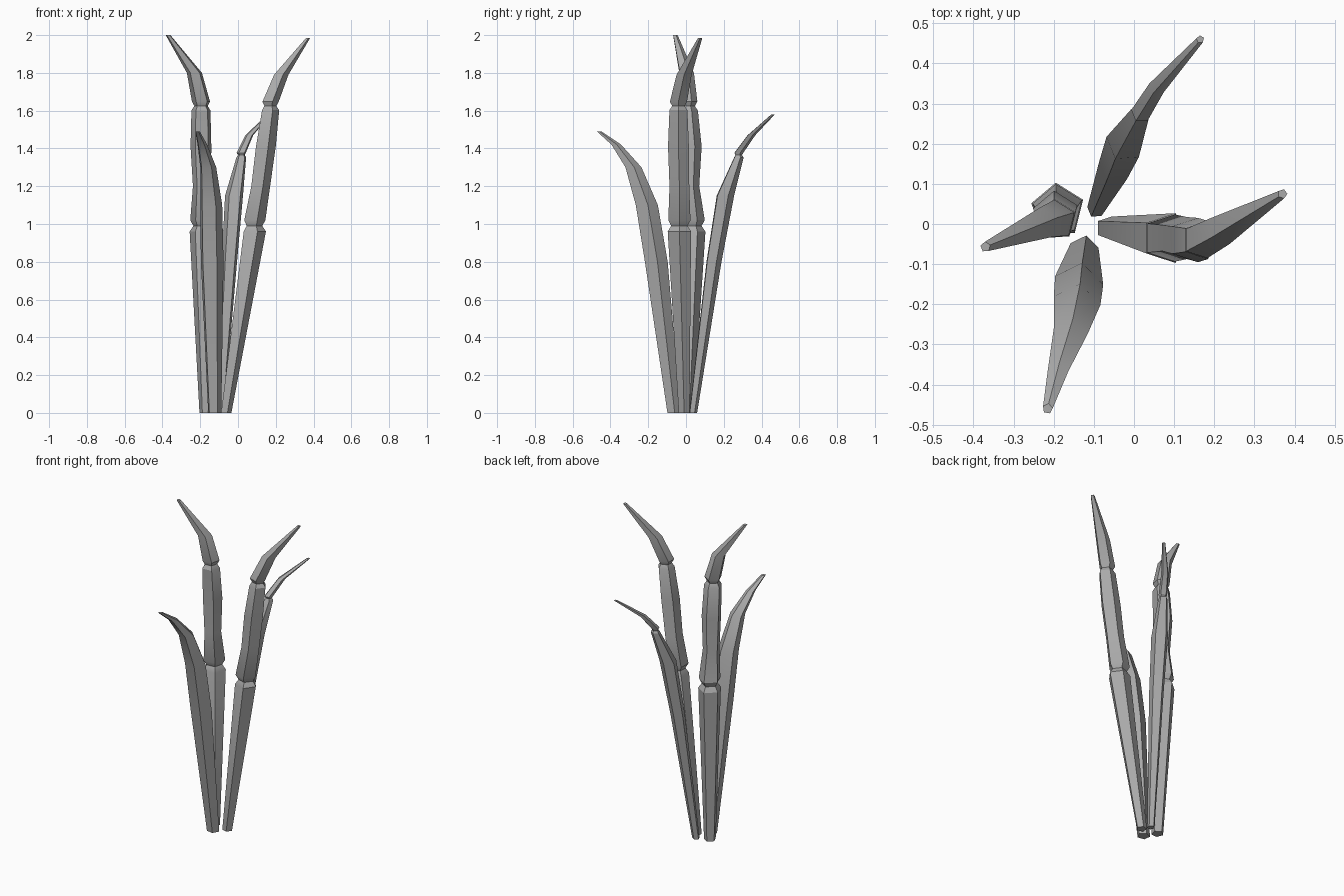
import bpy
import bmesh
import math

default_cube = bpy.data.objects.get("Cube")
if default_cube:
    bpy.data.objects.remove(default_cube, do_unlink=True)

SIDES = 5

# Single stalk colour
stalk_grey = bpy.data.materials.new("stalk grey")
stalk_grey.use_nodes = True
grey = (0.4, 0.4, 0.4, 1.0)
stalk_grey.diffuse_color = grey
stalk_grey.node_tree.nodes["Principled BSDF"].inputs["Base Color"].default_value = grey


def section(x, y, z, radius):
    """One plain cross-section of a stalk."""
    return [(x, y, z, radius)]


def joint(x, y, z, radius):
    """A pinched joint: full section, narrow neck, full section."""
    gap = radius * 0.45
    return [(x, y, z - gap, radius),
            (x, y, z, radius * 0.7),
            (x, y, z + gap, radius * 0.95)]


def build_stalk(name, turn, *parts):
    """Loft five-sided rings through the sections and cap both ends."""
    bm = bmesh.new()
    previous = None
    first = None
    for x, y, z, radius in (ring for part in parts for ring in part):
        ring = []
        for side in range(SIDES):
            angle = math.radians(turn) + math.tau * side / SIDES
            ring.append(bm.verts.new((x + radius * math.cos(angle),
                                      y + radius * math.sin(angle), z)))
        if previous:
            for side in range(SIDES):
                following = (side + 1) % SIDES
                bm.faces.new((previous[side], previous[following],
                              ring[following], ring[side]))
        else:
            first = ring
        previous = ring
    bm.faces.new(list(reversed(first)))
    bm.faces.new(previous)
    bmesh.ops.recalc_face_normals(bm, faces=bm.faces)

    mesh = bpy.data.meshes.new(name)
    bm.to_mesh(mesh)
    bm.free()
    mesh.materials.append(stalk_grey)
    stalk = bpy.data.objects.new(name, mesh)
    bpy.context.collection.objects.link(stalk)

    bpy.ops.object.select_all(action="DESELECT")
    stalk.select_set(True)
    bpy.context.view_layer.objects.active = stalk
    bpy.ops.object.shade_smooth_by_angle(angle=math.radians(30))
    return stalk


# Tall jointed stalk leaning to the left side
build_stalk("left_stalk", 0,
            section(-0.065, -0.01, 0, 0.03),
            joint(0.083, -0.035, 0.99, 0.065),
            section(0.115, -0.035, 1.2, 0.055),
            section(0.142, -0.04, 1.41, 0.058),
            joint(0.168, -0.04, 1.625, 0.05),
            section(0.225, -0.01, 1.79, 0.042),
            section(0.37, 0.075, 1.985, 0.012))

# Tall upright jointed stalk on the right side
build_stalk("right_stalk", 22,
            section(-0.17, 0.005, 0, 0.035),
            joint(-0.19, 0.035, 0.99, 0.068),
            section(-0.19, 0.02, 1.2, 0.05),
            section(-0.195, 0.025, 1.41, 0.058),
            joint(-0.195, 0.01, 1.625, 0.053),
            section(-0.23, 0, 1.8, 0.042),
            section(-0.37, -0.057, 2, 0.013))

# Broad unjointed leaf curving forward
build_stalk("front_leaf", 80,
            section(-0.125, -0.065, 0, 0.037),
            section(-0.14, -0.16, 0.8, 0.064),
            section(-0.145, -0.21, 1.1, 0.062),
            section(-0.16, -0.28, 1.3, 0.045),
            section(-0.19, -0.37, 1.42, 0.027),
            section(-0.215, -0.46, 1.49, 0.013))

# Slim stalk leaning backward with a short jointed tip
build_stalk("back_stalk", 22,
            section(-0.095, 0.037, 0, 0.022),
            section(-0.045, 0.145, 0.8, 0.043),
            section(-0.02, 0.205, 1.15, 0.05),
            joint(0.018, 0.278, 1.365, 0.027),
            section(0.06, 0.345, 1.47, 0.022),
            section(0.165, 0.46, 1.58, 0.01))
